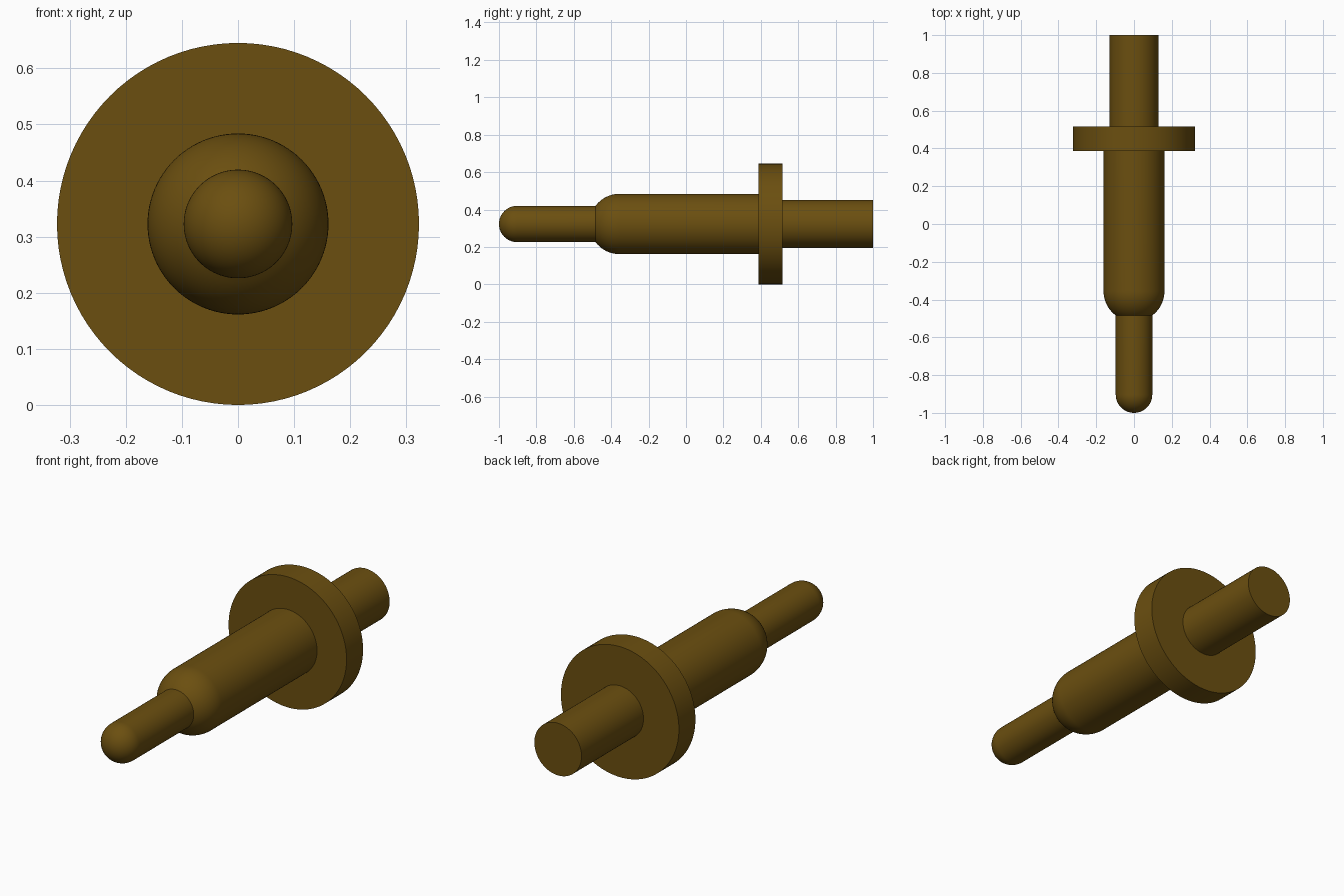
import bpy
import bmesh
import math

cube = bpy.data.objects.get("Cube")
if cube:
    bpy.data.objects.remove(cube, do_unlink=True)

UNIT = 2 / 31           # longest side is 31 design units
SEGMENTS = 96
AXIS_Z = 5 * UNIT       # flange rests on the ground

brass = bpy.data.materials.new("dark brass")
brass.use_nodes = True
colour = (0.147, 0.078, 0.005, 1)
brass.diffuse_color = colour
brass.node_tree.nodes["Principled BSDF"].inputs["Base Color"].default_value = colour


def arc(centre, radius, start, end, steps=16):
    """Profile points (y, r) of a rounded nose, angles from the -y axis."""
    angles = [math.radians(start + (end - start) * i / steps) for i in range(steps + 1)]
    return [(centre - radius * math.cos(a), radius * math.sin(a)) for a in angles]


def turned_part(name, profile):
    """Revolve a (y, radius) profile around the long axis and close its ends."""
    bm = bmesh.new()
    rings = []
    for y, r in profile:
        if r < 1e-5:
            rings.append([bm.verts.new((0, y * UNIT, AXIS_Z))])
            continue
        ring = []
        for i in range(SEGMENTS):
            a = math.tau * i / SEGMENTS
            ring.append(bm.verts.new((r * UNIT * math.cos(a), y * UNIT,
                                      AXIS_Z + r * UNIT * math.sin(a))))
        rings.append(ring)
    for first, second in zip(rings, rings[1:]):
        for i in range(SEGMENTS):
            j = (i + 1) % SEGMENTS
            if len(first) == 1:
                bm.faces.new((first[0], second[i], second[j]))
            else:
                bm.faces.new((first[i], second[i], second[j], first[j]))
    for ring in (rings[0], rings[-1]):
        if len(ring) > 1:
            bm.faces.new(ring)
    bmesh.ops.recalc_face_normals(bm, faces=bm.faces)
    mesh = bpy.data.meshes.new(name)
    bm.to_mesh(mesh)
    bm.free()
    mesh.materials.append(brass)
    obj = bpy.data.objects.new(name, mesh)
    bpy.context.collection.objects.link(obj)
    bpy.ops.object.select_all(action="DESELECT")
    obj.select_set(True)
    bpy.context.view_layer.objects.active = obj
    bpy.ops.object.shade_smooth_by_angle(angle=math.radians(30))


# Round-nosed plunger, running a little way into the barrel
turned_part("plunger", arc(-14, 1.5, 0, 90) + [(-7, 1.5)])

# Barrel with a spherical shoulder cut off where the plunger emerges
shoulder_start = math.degrees(math.asin(1.5 / 2.5))
turned_part("barrel", arc(-5.5, 2.5, shoulder_start, 90) + [(6.5, 2.5)])

# Mounting flange
turned_part("flange", [(6, 5), (8, 5)])

# Solder tail
turned_part("tail", [(7.5, 2), (15.5, 2)])
